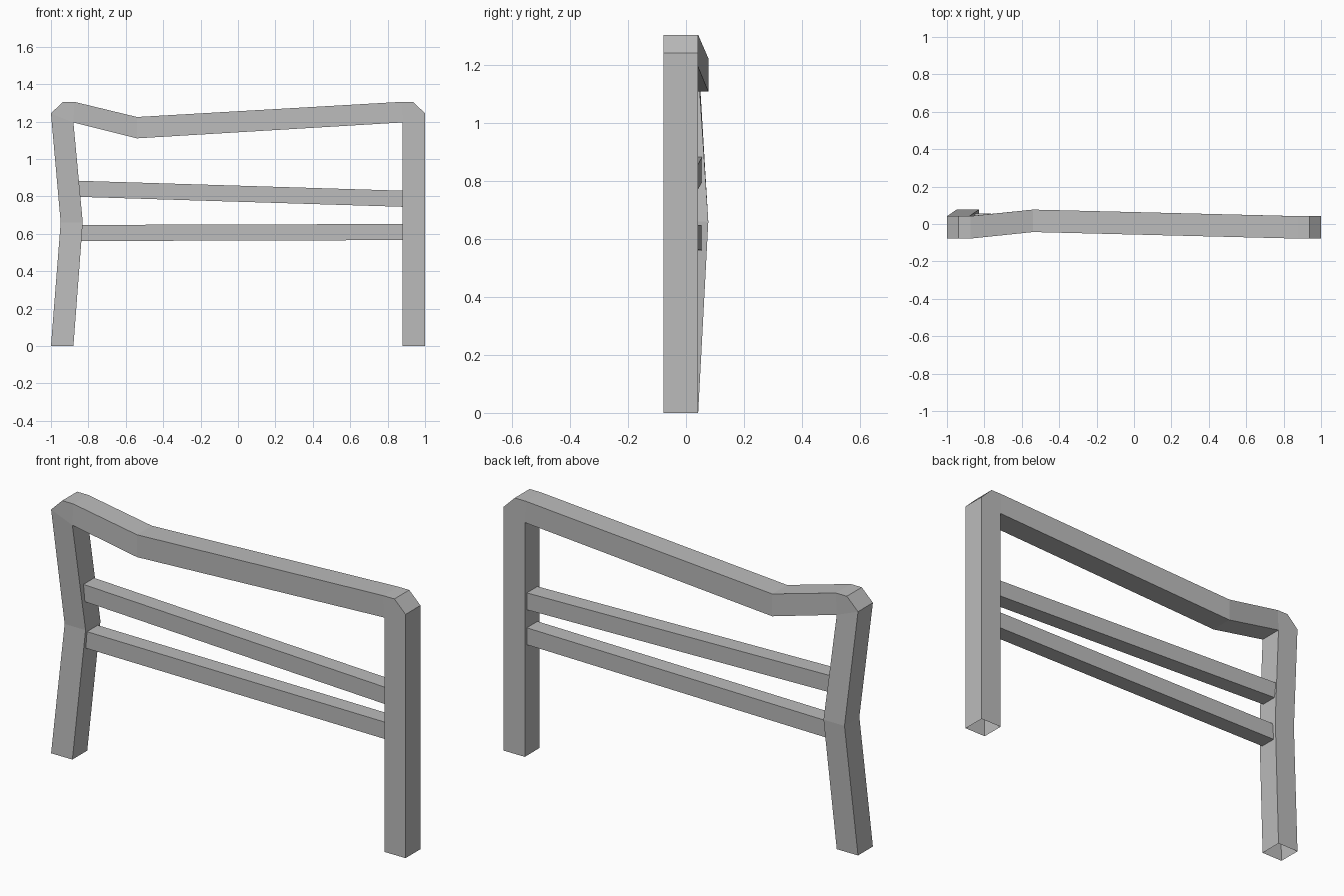
import bpy
import bmesh

cube = bpy.data.objects.get("Cube")
if cube:
    bpy.data.objects.remove(cube)

grey = bpy.data.materials.new("plain grey")
grey.use_nodes = True
colour = (0.5, 0.5, 0.5, 1)
grey.diffuse_color = colour
grey.node_tree.nodes["Principled BSDF"].inputs["Base Color"].default_value = colour


def sweep(name, sections):
    """Join four-cornered sections into a bent bar with open ends."""
    bm = bmesh.new()
    rings = [[bm.verts.new(p) for p in s] for s in sections]
    for a, b in zip(rings, rings[1:]):
        for i in range(4):
            j = (i + 1) % 4
            bm.faces.new((a[i], a[j], b[j], b[i]))
    bmesh.ops.remove_doubles(bm, verts=bm.verts, dist=0.0005)
    bmesh.ops.recalc_face_normals(bm, faces=bm.faces)
    mesh = bpy.data.meshes.new(name)
    bm.to_mesh(mesh)
    bm.free()
    mesh.materials.append(grey)
    obj = bpy.data.objects.new(name, mesh)
    bpy.context.collection.objects.link(obj)
    return obj


def section(outer, inner, front, depth):
    (xo, zo), (xi, zi) = outer, inner
    back = front + depth
    return [(xo, front, zo), (xi, front, zi), (xi, back, zi), (xo, back, zo)]


# Frame: outer point, inner point and front y of each section along the arch
FLUSH, PUSHED = -0.078, -0.043


def corner(side):
    inner = (side * 0.88, 1.195)
    outers = [(1.0, 1.243), (0.937, 1.305), (0.875, 1.305)]
    return [((side * x, z), inner, FLUSH) for x, z in outers]


path = [((-1, 0), (-0.88, 0), FLUSH), ((-0.948, 0.66), (-0.83, 0.66), PUSHED)]
path += corner(-1)
path += [((-0.54, 1.224), (-0.54, 1.11), PUSHED)]
path += corner(1)[::-1]
path += [((1, 0), (0.88, 0), FLUSH)]
sweep("bent_frame", [section(o, i, y, 0.12) for o, i, y in path])


# Rails: butt against the inner faces of the legs
def left_leg_x(z):
    return -0.832 - 0.094 * abs(z - 0.66)


def rail(name, left_z, right_z, size=0.086):
    ends = []
    for z, front, side in ((left_z, -0.03, -1), (right_z, -0.06, 1)):
        top, low = z + size / 2, z - size / 2
        xs = [left_leg_x(h) if side < 0 else 0.88 for h in (top, low)]
        ends.append(section((xs[0], top), (xs[1], low), front, size))
    sweep(name, ends)


rail("upper_rail", 0.84, 0.787)
rail("lower_rail", 0.604, 0.609)
